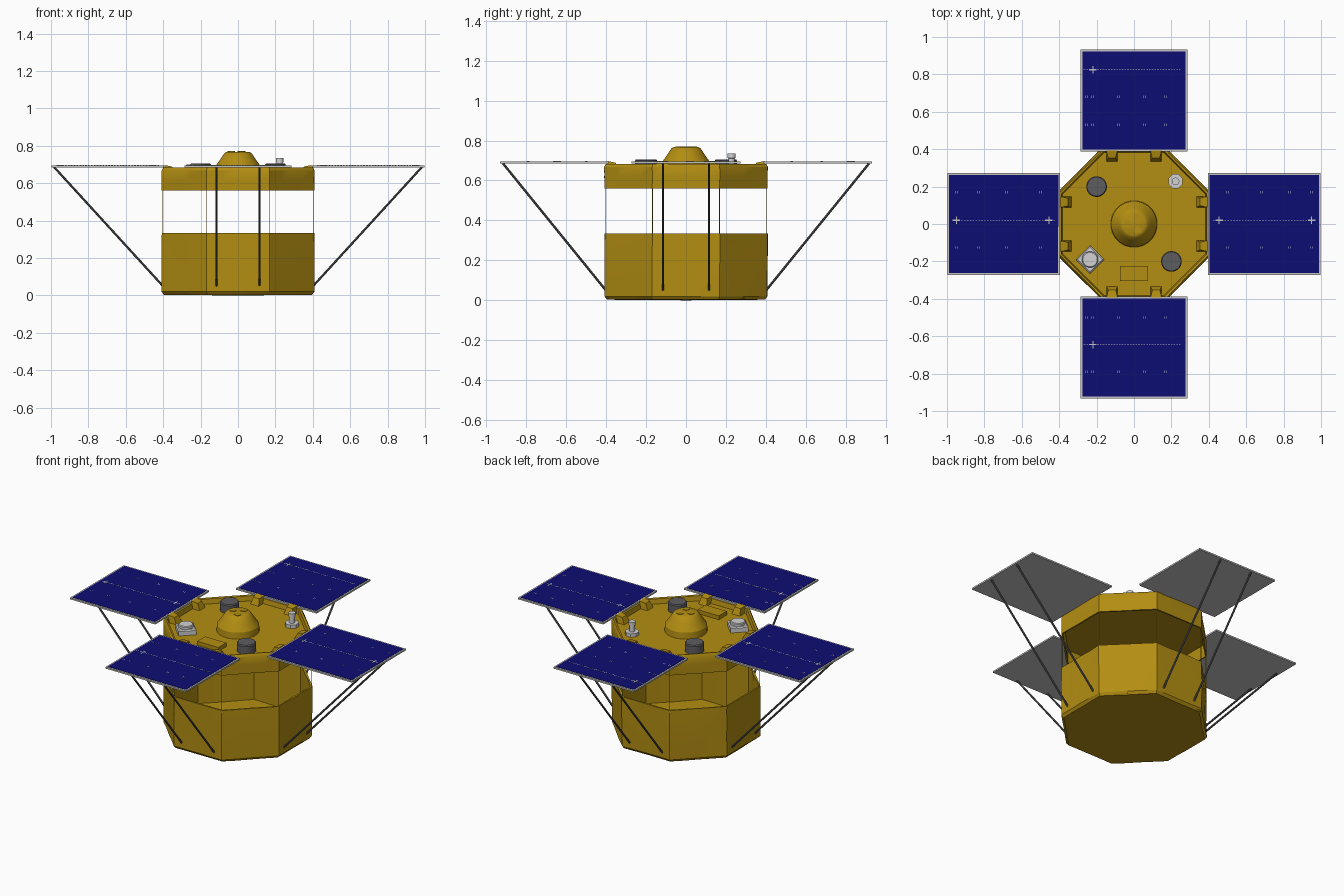
import bpy, bmesh, math, random
from mathutils import Vector, Matrix

if "Cube" in bpy.data.objects:
    bpy.data.objects.remove(bpy.data.objects["Cube"])

random.seed(4)


def material(name, rgb):
    m = bpy.data.materials.new(name)
    m.diffuse_color = (*rgb, 1)
    m.use_nodes = True
    m.node_tree.nodes["Principled BSDF"].inputs["Base Color"].default_value = m.diffuse_color
    return m


GOLD = material("gold foil", (0.45, 0.27, 0.006))
BLUE = material("solar cell blue", (0.004, 0.004, 0.17))
LIGHT = material("light grey", (0.55, 0.55, 0.56))
WHITE = material("pale grey", (0.65, 0.65, 0.65))
DARK = material("dark grey", (0.11, 0.11, 0.12))


def finish(name, bm, mat, smooth=True):
    bmesh.ops.recalc_face_normals(bm, faces=bm.faces)
    me = bpy.data.meshes.new(name)
    bm.to_mesh(me)
    bm.free()
    me.materials.append(mat)
    ob = bpy.data.objects.new(name, me)
    bpy.context.collection.objects.link(ob)
    if smooth:
        bpy.ops.object.select_all(action='DESELECT')
        ob.select_set(True)
        bpy.context.view_layer.objects.active = ob
        bpy.ops.object.shade_smooth_by_angle(angle=math.radians(30))
    return ob


def lathe(name, profile, mat, loc=(0, 0), sides=24, split=1, turn=0.0, wrinkle=0.0):
    """Sweep (apothem, z) points round a polygon; apothem 0 makes a pole."""
    bm = bmesh.new()
    step = 2 * math.pi / sides
    corners = [Vector((math.cos(turn + (i + .5) * step), math.sin(turn + (i + .5) * step)))
               / math.cos(step / 2) for i in range(sides)]
    outline = [corners[i].lerp(corners[(i + 1) % sides], j / split)
               for i in range(sides) for j in range(split)]
    rings, widest = [], max(p[0] for p in profile)
    for r, z in profile:
        if r == 0:
            rings.append([bm.verts.new((*loc, z))])
            continue
        ring = []
        for p in outline:
            k = wrinkle * random.random() if r > widest - .015 + 1e-6 else 0
            ring.append(bm.verts.new((loc[0] + p.x * (r - k), loc[1] + p.y * (r - k), z)))
        rings.append(ring)
    n = len(outline)
    for a, b in zip(rings, rings[1:]):
        for i in range(n):
            j = (i + 1) % n
            if len(a) == 1:
                bm.faces.new((a[0], b[i], b[j]))
            elif len(b) == 1:
                bm.faces.new((a[i], a[j], b[0]))
            else:
                bm.faces.new((a[i], a[j], b[j], b[i]))
    return finish(name, bm, mat)


def add_box(bm, lo, hi, mat=Matrix()):
    c = [(a + b) / 2 for a, b in zip(lo, hi)]
    s = [b - a for a, b in zip(lo, hi)]
    return bmesh.ops.create_cube(bm, size=1, matrix=mat @ Matrix.Translation(c) @ Matrix.Diagonal((*s, 1)))['verts']


def box(name, lo, hi, mat, where=Matrix()):
    bm = bmesh.new()
    add_box(bm, lo, hi, where)
    return finish(name, bm, mat, False)


def rod(bm, a, b, r, seg=8):
    a, b = Vector(a), Vector(b)
    d = b - a
    m = Matrix.Translation((a + b) / 2) @ d.to_track_quat('Z', 'Y').to_matrix().to_4x4()
    bmesh.ops.create_cone(bm, cap_ends=True, segments=seg, radius1=r, radius2=r, depth=d.length, matrix=m)


# octagonal open tub below, recessed deck with skirt above
lathe("lower_body", [(0, 0), (.396, .003), (.41, .02), (.41, .12), (.41, .23), (.41, .335),
                     (.40, .335), (.40, .01), (0, .01)], GOLD, sides=8, split=4, wrinkle=.005)
lathe("upper_body", [(0, .642), (.40, .642), (.40, .56), (.41, .56), (.41, .62), (.41, .668),
                     (.402, .683), (.388, .68), (.382, .65), (0, .65)], GOLD, sides=8, split=4, wrinkle=.004)

# thin corner posts across the open band
bm = bmesh.new()
for i in range(8):
    a = math.radians(22.5 + 45 * i)
    x, y = .438 * math.cos(a), .438 * math.sin(a)
    rod(bm, (x, y, .32), (x, y, .57), .002, 6)
finish("corner_posts", bm, GOLD)

# central dome with three raised ports
lathe("dome", [(0, .65), (.124, .65), (.121, .69), (.09, .735), (.072, .762), (.06, .768), (0, .768)], GOLD)
for i, p in enumerate([(-.035, 0), (.016, .036), (.02, -.032)]):
    lathe(f"dome_port_{i + 1}", [(0, .767), (.02, .767), (.02, .771), (0, .771)], GOLD, p, 16)

# dark drums on the deck
for i, p in enumerate([(-.2, .2), (.2, -.2)]):
    lathe(f"deck_drum_{i + 1}", [(0, .65), (.055, .65), (.055, .7), (.05, .706), (0, .706)], DARK, p)

# square sensor with a round top
at = (-.235, -.19)
lathe("sensor_base", [(0, .65), (.053, .65), (.053, .678), (.046, .684), (0, .684)], WHITE, at, 4, turn=math.pi / 4)
lathe("sensor_cap", [(0, .68), (.043, .68), (.043, .697), (.038, .701), (0, .701)], WHITE, at)

# small antenna on a stalk
at = (.222, .228)
lathe("antenna_base", [(0, .65), (.038, .65), (.038, .672), (0, .672)], WHITE, at, 8)
lathe("antenna_stalk", [(0, .67), (.016, .67), (.016, .71), (.02, .712), (.02, .735), (0, .735)], WHITE, at, 16)

# low box near the front
box("deck_box", (-.075, -.305, .65), (.075, -.225, .675), GOLD)

# panels, hinges and struts, each built pointing along +x and turned
SIDES = [("right", 0), ("back", 90), ("left", 180), ("front", 270)]
for side, deg in SIDES:
    R = Matrix.Rotation(math.radians(deg), 4, 'Z')
    along_x = deg % 180 == 0
    near, far, half = (.395, .998, .272) if along_x else (.387, .932, .285)

    # hinge wedges, sloping down inwards
    bm = bmesh.new()
    for s in (-1, 1):
        vs = add_box(bm, (.335, s * .118 - .029, .65), (.393, s * .118 + .029, .697))
        for v in vs:
            if v.co.x < .34 and v.co.z > .69:
                v.co.x += .018
                v.co.z -= .008
                v.co.y += (s * .118 - v.co.y) * .3
    bmesh.ops.transform(bm, matrix=R, verts=bm.verts)
    finish(f"{side}_hinges", bm, GOLD, False)

    # panel tray and blue cell sheet
    box(f"{side}_panel", (near, -half, .684), (far, half, .694), LIGHT, R)
    box(f"{side}_cells", (near + .01, -half + .01, .690), (far - .01, half - .01, .6955), BLUE, R)

    # struts
    bm = bmesh.new()
    for s in (-1, 1):
        rod(bm, R @ Vector((far - .015, s * .115, .686)), R @ Vector((.403, s * .115, .052)), .006)
    finish(f"{side}_struts", bm, DARK)

    # tiny seams on the cells: dashed line, crosses and dots, laid out in top view
    bm = bmesh.new()

    def mark(x, y, w, h):
        add_box(bm, (x - w / 2, y - h / 2, .694), (x + w / 2, y + h / 2, .6962))

    if along_x:
        sg = 1 if deg == 0 else -1
        x0, y0, rows = sg * .697, .02, (.17, -.125)
        cols = [sg * c for c in (.50, .68, .83, .95)]
        crosses = [sg * .455, sg * .95]
        span = .27
    else:
        x0, y0, rows = -.01, *((.825, (.68, .53)) if deg == 90 else (-.645, (-.5, -.79)))
        cols, crosses, span = [-.255, -.22, -.085, .055, .17], [-.22], .255
    for i in range(36):
        mark(x0 - span + 2 * span * i / 35, y0, .009, .004)
    for c in crosses:
        mark(c, y0, .006, .04)
        mark(c, y0, .04, .006)
    for c in cols:
        for r in rows:
            mark(c - .005, r, .003, .012)
            mark(c + .005, r, .003, .012)
    finish(f"{side}_cell_seams", bm, LIGHT, False)
